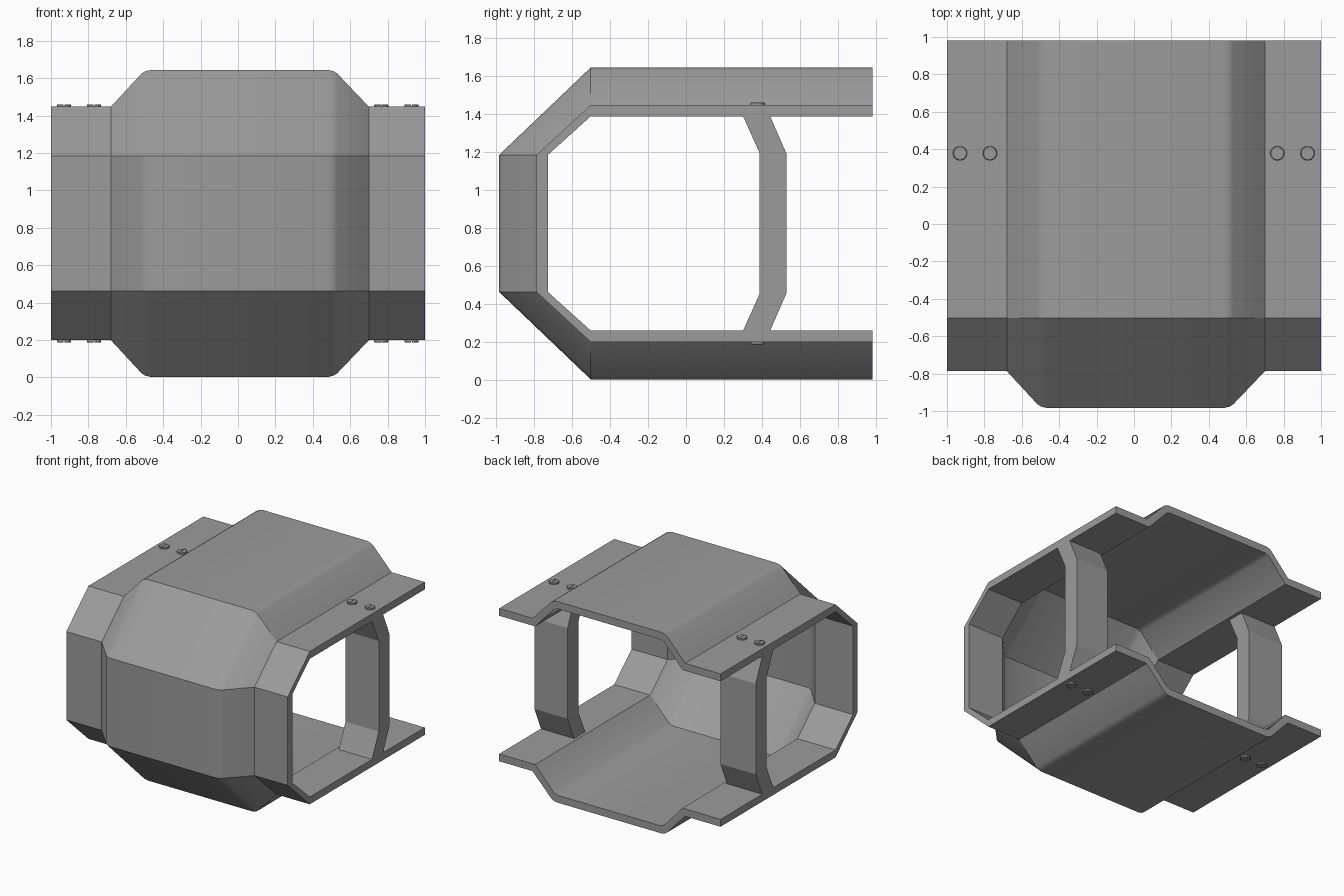
import bpy, bmesh, math

if "Cube" in bpy.data.objects:
    bpy.data.objects.remove(bpy.data.objects["Cube"])

ZC = 0.823  # mid height, the model is symmetric above and below

grey = bpy.data.materials.new("dark_grey")
grey.diffuse_color = (0.33, 0.33, 0.33, 1)
grey.use_nodes = True
grey.node_tree.nodes["Principled BSDF"].inputs["Base Color"].default_value = grey.diffuse_color


def make_object(name, bm, smooth=False):
    bmesh.ops.recalc_face_normals(bm, faces=bm.faces[:])
    me = bpy.data.meshes.new(name)
    bm.to_mesh(me)
    bm.free()
    me.materials.append(grey)
    ob = bpy.data.objects.new(name, me)
    bpy.context.collection.objects.link(ob)
    if smooth:
        bpy.ops.object.select_all(action='DESELECT')
        ob.select_set(True)
        bpy.context.view_layer.objects.active = ob
        bpy.ops.object.shade_smooth_by_angle(angle=math.radians(32))
    return ob


def loft(bm, rings):
    """Skin closed rings of points and cap both ends."""
    vs = [[bm.verts.new(p) for p in ring] for ring in rings]
    n = len(vs[0])
    for a, b in zip(vs, vs[1:]):
        for i in range(n):
            j = (i + 1) % n
            bm.faces.new((a[i], a[j], b[j], b[i]))
    bm.faces.new(vs[0])
    bm.faces.new(vs[-1][::-1])


# Shell: raised-centre cross-section (x, height) swept round a C-shaped path
outer = [(-1, 0), (-0.68, 0), (-0.515, 0.178), (-0.495, 0.19), (-0.465, 0.197),
         (0.48, 0.197), (0.51, 0.19), (0.53, 0.178), (0.70, 0), (1, 0)]
inner = [(1, -0.06), (0.675, -0.06), (0.506, 0.123), (0.47, 0.137),
         (-0.455, 0.137), (-0.491, 0.123), (-0.655, -0.06), (-1, -0.06)]
# path stations: y, z, and the outward direction of the cross-section height
path = [(0.982, 0.624, 0, 1), (-0.502, 0.624, 0, 1), (-0.787, 0.361, -1, 0),
        (-0.787, -0.361, -1, 0), (-0.502, -0.624, 0, -1), (0.982, -0.624, 0, -1)]
bm = bmesh.new()
loft(bm, [[(x, y + dy * h, ZC + z + dz * h) for x, h in outer + inner]
          for y, z, dy, dz in path])
make_object("shell", bm, smooth=True)

# Struts: bent flat bars joining the upper and lower flanges
bar = [(0.30, 0.565), (0.388, 0.37), (0.388, -0.37), (0.30, -0.565),
       (0.443, -0.565), (0.528, -0.37), (0.528, 0.37), (0.443, 0.565)]
for side, x0, x1 in (("left", -1, -0.68), ("right", 0.70, 1)):
    bm = bmesh.new()
    loft(bm, [[(x, y, ZC + z) for y, z in bar] for x in (x0, x1)])
    make_object(side + "_strut", bm)


def screw(name, x, y, sign):
    """Slotted screw head: thin disc with two half-round lands."""
    bm = bmesh.new()
    z0 = ZC + sign * 0.622
    r, gap = 0.038, 0.002

    def circle(rad, h):
        return [(x + rad * math.cos(a), y + rad * math.sin(a), z0 + sign * h)
                for a in (2 * math.pi * i / 20 for i in range(20))]

    def half(rad, h, s):
        lim = math.acos(gap / rad)
        return [(x + s * rad * math.cos(a), y + rad * math.sin(a), z0 + sign * h)
                for a in (lim * (2 * i / 10 - 1) for i in range(11))]

    loft(bm, [circle(r, 0), circle(r, 0.007)])
    for s in (-1, 1):
        loft(bm, [half(r, 0.007, s), half(r, 0.012, s), half(r - 0.004, 0.015, s)])
    make_object(name, bm)


# Screws: two per flange, top and bottom
for sign, level in ((1, "upper"), (-1, "lower")):
    for i, x in enumerate((-0.93, -0.77, 0.766, 0.928)):
        screw(f"{level}_screw_{i + 1}", x, 0.378, sign)
